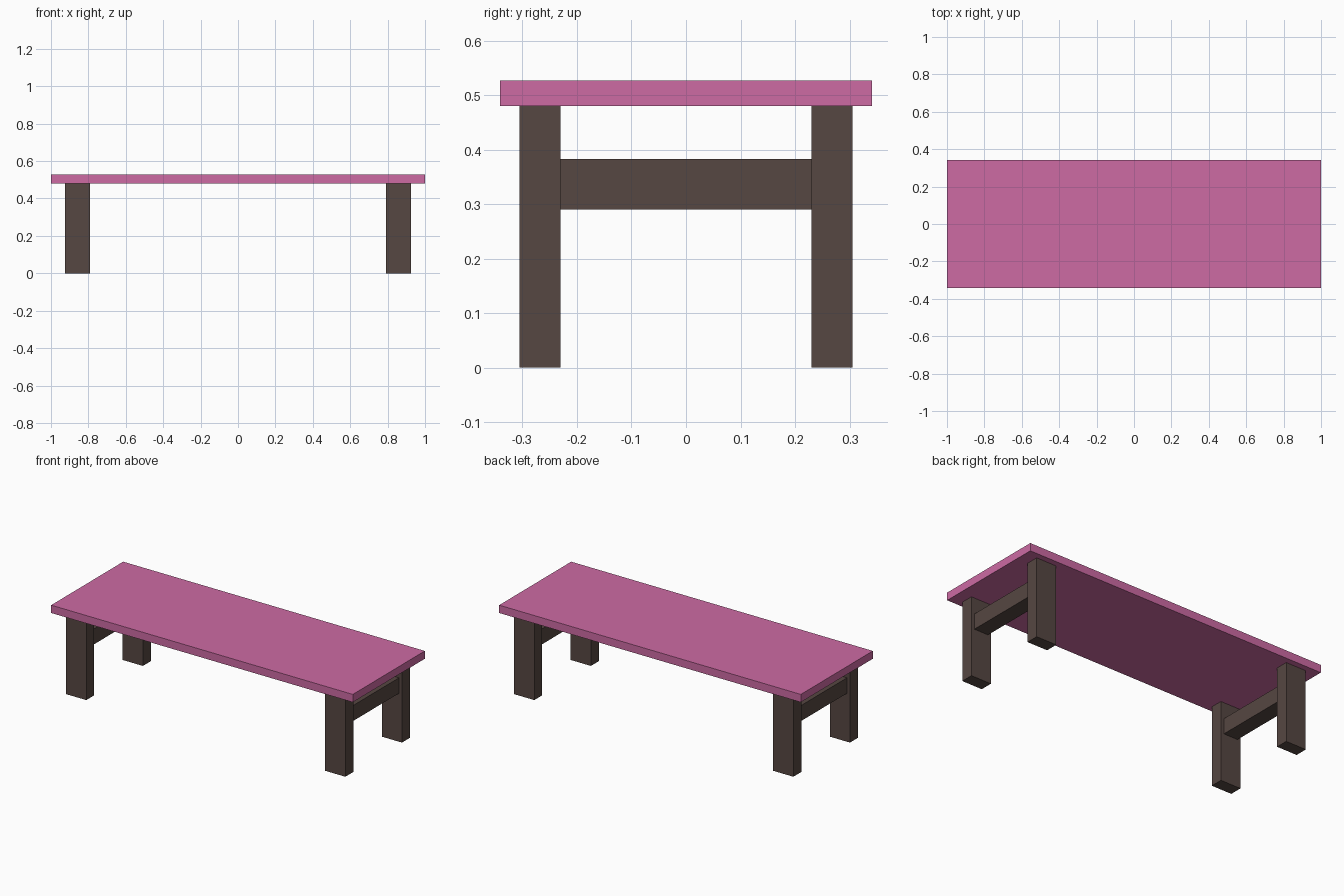
import bpy

if "Cube" in bpy.data.objects:
    bpy.data.objects.remove(bpy.data.objects["Cube"], do_unlink=True)


def material(name, rgb):
    mat = bpy.data.materials.new(name)
    mat.use_nodes = True
    mat.diffuse_color = (*rgb, 1)
    mat.node_tree.nodes["Principled BSDF"].inputs["Base Color"].default_value = (*rgb, 1)
    return mat


def box(name, low, high, mat):
    """Box spanning two opposite corners."""
    centre = [(a + b) / 2 for a, b in zip(low, high)]
    bpy.ops.mesh.primitive_cube_add(size=1, location=centre)
    obj = bpy.context.object
    obj.name = name
    obj.scale = [b - a for a, b in zip(low, high)]
    bpy.ops.object.transform_apply(location=False, rotation=False, scale=True)
    obj.data.materials.append(mat)
    return obj


pink = material("pink_top", (0.61, 0.145, 0.37))
brown = material("dark_brown_wood", (0.093, 0.063, 0.054))

LEG_X, LEG_Y = 0.859, 0.268        # leg centres
HALF_X, HALF_Y = 0.067, 0.0375     # leg half widths
SEAT_LOW, SEAT_HIGH = 0.48, 0.527
BAR_HALF = 0.047

# Flat top slab
box("table_top", (-1, -0.341, SEAT_LOW), (1, 0.341, SEAT_HIGH), pink)

# Two end frames: a pair of legs joined by a crossbar
for side, sx in (("left", 1), ("right", -1)):
    x = sx * LEG_X
    for end, sy in (("front", -1), ("back", 1)):
        y = sy * LEG_Y
        box(f"{end}_{side}_leg", (x - HALF_X, y - HALF_Y, 0),
            (x + HALF_X, y + HALF_Y, SEAT_LOW), brown)
    reach = LEG_Y - HALF_Y
    box(f"{side}_crossbar", (x - BAR_HALF, -reach, 0.29),
        (x + BAR_HALF, reach, 0.383), brown)
